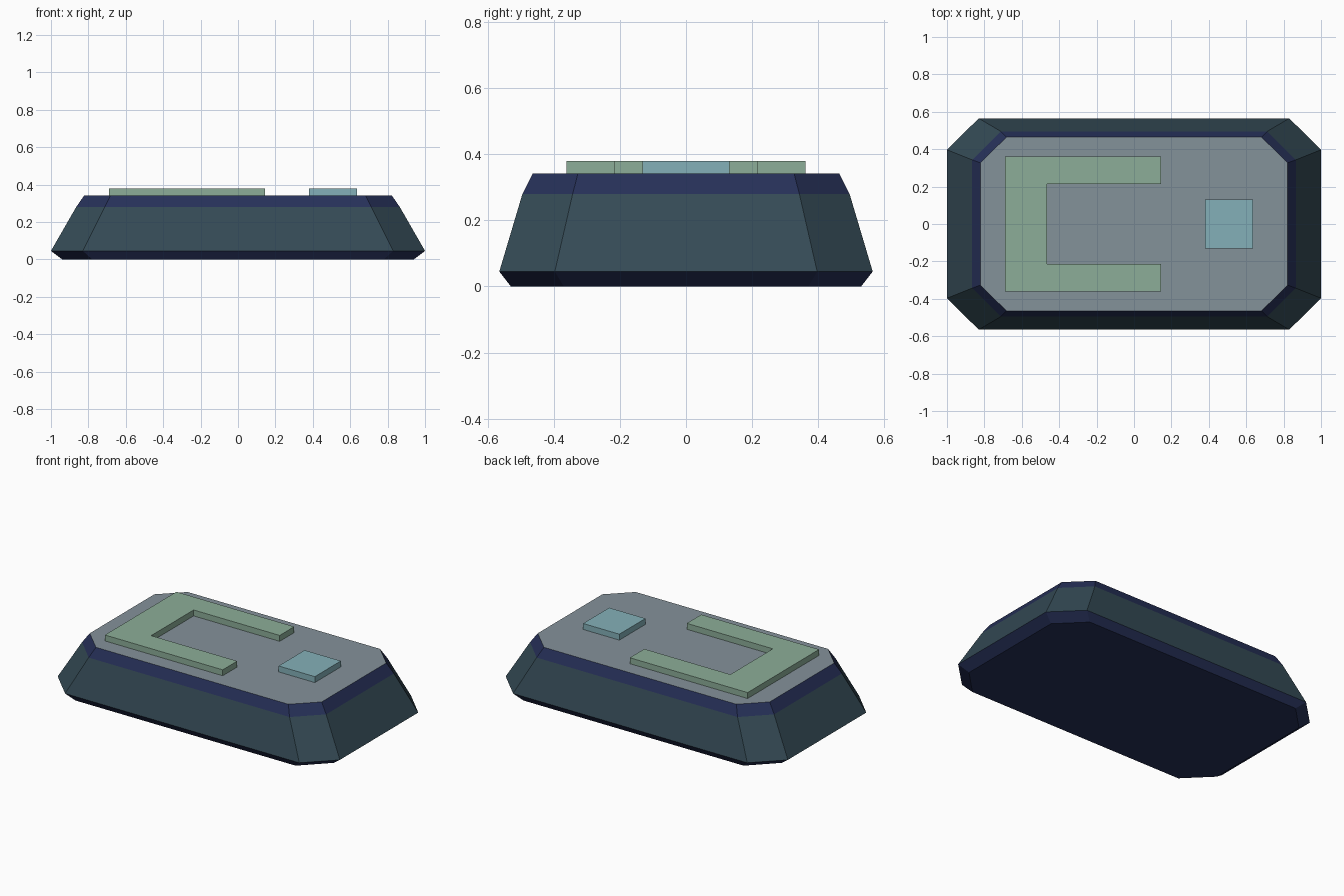
import bpy, bmesh

if "Cube" in bpy.data.objects:
    bpy.data.objects.remove(bpy.data.objects["Cube"])

def material(name, hex_code):
    def lin(i):
        c = int(hex_code[i:i + 2], 16) / 255
        return c / 12.92 if c <= 0.04045 else ((c + 0.055) / 1.055) ** 2.4
    m = bpy.data.materials.new(name)
    m.diffuse_color = (lin(0), lin(2), lin(4), 1)
    m.use_nodes = True
    m.node_tree.nodes["Principled BSDF"].inputs["Base Color"].default_value = m.diffuse_color
    return m

teal = material("slate_teal", "344A55")
navy = material("navy", "263058")
grey = material("top_grey", "84929A")
green = material("sage_green", "8CAE98")
blue = material("pale_blue", "84B0B8")

def loft(name, rings, mats, band_mats, bottom_mat, top_mat):
    """Skin a stack of closed outlines, given as lists of (x, y, z)."""
    bm = bmesh.new()
    loops = [[bm.verts.new(p) for p in ring] for ring in rings]
    n = len(loops[0])
    for lo, hi, mi in zip(loops, loops[1:], band_mats):
        for i in range(n):
            j = (i + 1) % n
            bm.faces.new((lo[i], lo[j], hi[j], hi[i])).material_index = mi
    bm.faces.new(loops[0][::-1]).material_index = bottom_mat
    bm.faces.new(loops[-1]).material_index = top_mat
    bmesh.ops.recalc_face_normals(bm, faces=bm.faces[:])
    me = bpy.data.meshes.new(name)
    bm.to_mesh(me)
    bm.free()
    for m in mats:
        me.materials.append(m)
    ob = bpy.data.objects.new(name, me)
    bpy.context.collection.objects.link(ob)
    return ob

def octagon(x, y, cx, cy, z):
    """Rectangle of half size x, y with corners cut back to cx, cy."""
    return [(x, -cy, z), (x, cy, z), (cx, y, z), (-cx, y, z),
            (-x, cy, z), (-x, -cy, z), (-cx, -y, z), (cx, -y, z)]

def plate(name, outline, mat, z0=0.34, z1=0.38):
    return loft(name, [[(x, y, z) for x, y in outline] for z in (z0, z1)],
                [mat], [0], 0, 0)

# Body: lower bevel, sloped side, upper bevel, flat top
loft("body", [octagon(0.94, 0.53, 0.78, 0.37, 0.0),
              octagon(1.0, 0.565, 0.83, 0.397, 0.045),
              octagon(0.865, 0.495, 0.712, 0.343, 0.28),
              octagon(0.822, 0.464, 0.682, 0.327, 0.342)],
     [teal, navy, grey], [1, 0, 1], 1, 2)

# Raised bracket plate, open to +x
plate("bracket_plate", [(-0.69, -0.362), (0.145, -0.362), (0.145, -0.215),
                        (-0.465, -0.215), (-0.465, 0.215), (0.145, 0.215),
                        (0.145, 0.362), (-0.69, 0.362)], green)

# Small square button
plate("button", [(0.38, -0.132), (0.637, -0.132),
                 (0.637, 0.132), (0.38, 0.132)], blue)
